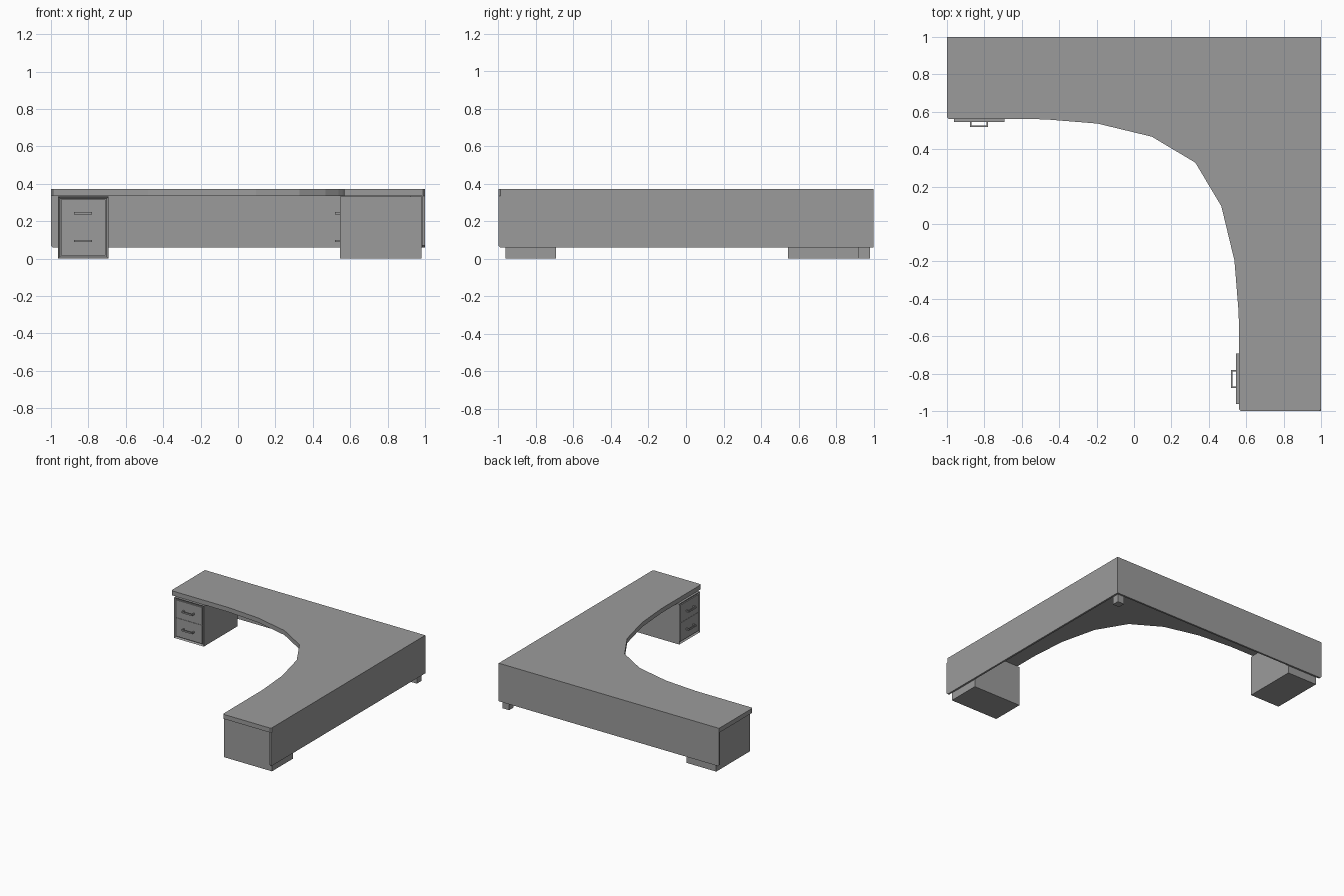
import bpy
import bmesh
from mathutils import Matrix, Vector

cube = bpy.data.objects.get("Cube")
if cube:
    bpy.data.objects.remove(cube, do_unlink=True)

grey = bpy.data.materials.new("desk grey")
grey.use_nodes = True
grey.diffuse_color = (0.33, 0.33, 0.33, 1)
grey.node_tree.nodes["Principled BSDF"].inputs["Base Color"].default_value = (0.33, 0.33, 0.33, 1)

# The two wings of the desk mirror each other across the x = y diagonal
DIAGONAL = Matrix(((0, 1, 0, 0), (1, 0, 0, 0), (0, 0, 1, 0), (0, 0, 0, 1)))
TOP_Z, UNDER_Z, PANEL_Z = 0.372, 0.335, 0.06


def finish(name, bm, swap=False):
    if swap:
        bm.transform(DIAGONAL)
    bmesh.ops.recalc_face_normals(bm, faces=bm.faces)
    mesh = bpy.data.meshes.new(name)
    bm.to_mesh(mesh)
    bm.free()
    mesh.materials.append(grey)
    obj = bpy.data.objects.new(name, mesh)
    bpy.context.collection.objects.link(obj)
    return obj


def add_box(bm, lo, hi):
    lo, hi = Vector(lo), Vector(hi)
    size = Matrix.Diagonal((*(hi - lo), 1))
    return bmesh.ops.create_cube(bm, size=1, matrix=Matrix.Translation((lo + hi) / 2) @ size)["verts"]


def extrude_outline(name, points, depth, swap=False):
    bm = bmesh.new()
    face = bm.faces.new([bm.verts.new(p) for p in points])
    out = bmesh.ops.extrude_face_region(bm, geom=[face])["geom"]
    bmesh.ops.translate(bm, vec=depth, verts=[v for v in out if isinstance(v, bmesh.types.BMVert)])
    return finish(name, bm, swap)


# Desktop: half of the inner curve, mirrored across the diagonal
half = [(-1, 0.57), (-0.99, 0.561), (-0.48, 0.56), (-0.195, 0.537), (0.095, 0.467), (0.328, 0.328)]
inner = half + [(y, x) for x, y in reversed(half[:-1])]
outline = inner + [(0.99, -1), (1, -0.99), (1, 1), (-1, 1)]
extrude_outline("desktop", [(x, y, UNDER_Z) for x, y in outline], (0, 0, TOP_Z - UNDER_Z))

# Corner leg
bm = bmesh.new()
add_box(bm, (0.92, 0.92, 0), (0.98, 0.98, UNDER_Z))
finish("corner_leg", bm)

for side, swap in (("back", False), ("side", True)):
    # Modesty panel with a clipped lower end corner
    profile = [(-1, UNDER_Z), (-1, PANEL_Z + 0.01), (-0.99, PANEL_Z), (1, PANEL_Z), (1, UNDER_Z)]
    extrude_outline(side + "_panel", [(x, 0.985, z) for x, z in profile], (0, 0.015, 0), swap)

    # Pedestal carcass with a shallow recess in its front
    x0, x1, front = -0.962, -0.692, 0.545
    bm = bmesh.new()
    add_box(bm, (x0, front, 0), (x1, 0.982, UNDER_Z - 0.003))
    bm.faces.ensure_lookup_table()
    face = min(bm.faces, key=lambda f: f.calc_center_median().y)
    bmesh.ops.inset_region(bm, faces=[face], thickness=0.014)
    bmesh.ops.translate(bm, vec=(0, 0.012, 0), verts=face.verts)
    finish(side + "_pedestal", bm, swap)

    # Two drawer fronts, each with a bar handle on two posts
    for label, low, high, grip in (("lower", 0.017, 0.168, 0.094), ("upper", 0.17, 0.315, 0.243)):
        bm = bmesh.new()
        add_box(bm, (x0 + 0.017, front + 0.003, low), (x1 - 0.017, front + 0.014, high))
        finish(f"{side}_{label}_drawer", bm, swap)

        bm = bmesh.new()
        a, b = grip - 0.006, grip + 0.006
        add_box(bm, (-0.877, 0.518, a), (-0.78, 0.526, b))
        for x in (-0.877, -0.788):
            add_box(bm, (x, 0.526, a), (x + 0.008, front + 0.004, b))
        finish(f"{side}_{label}_handle", bm, swap)
